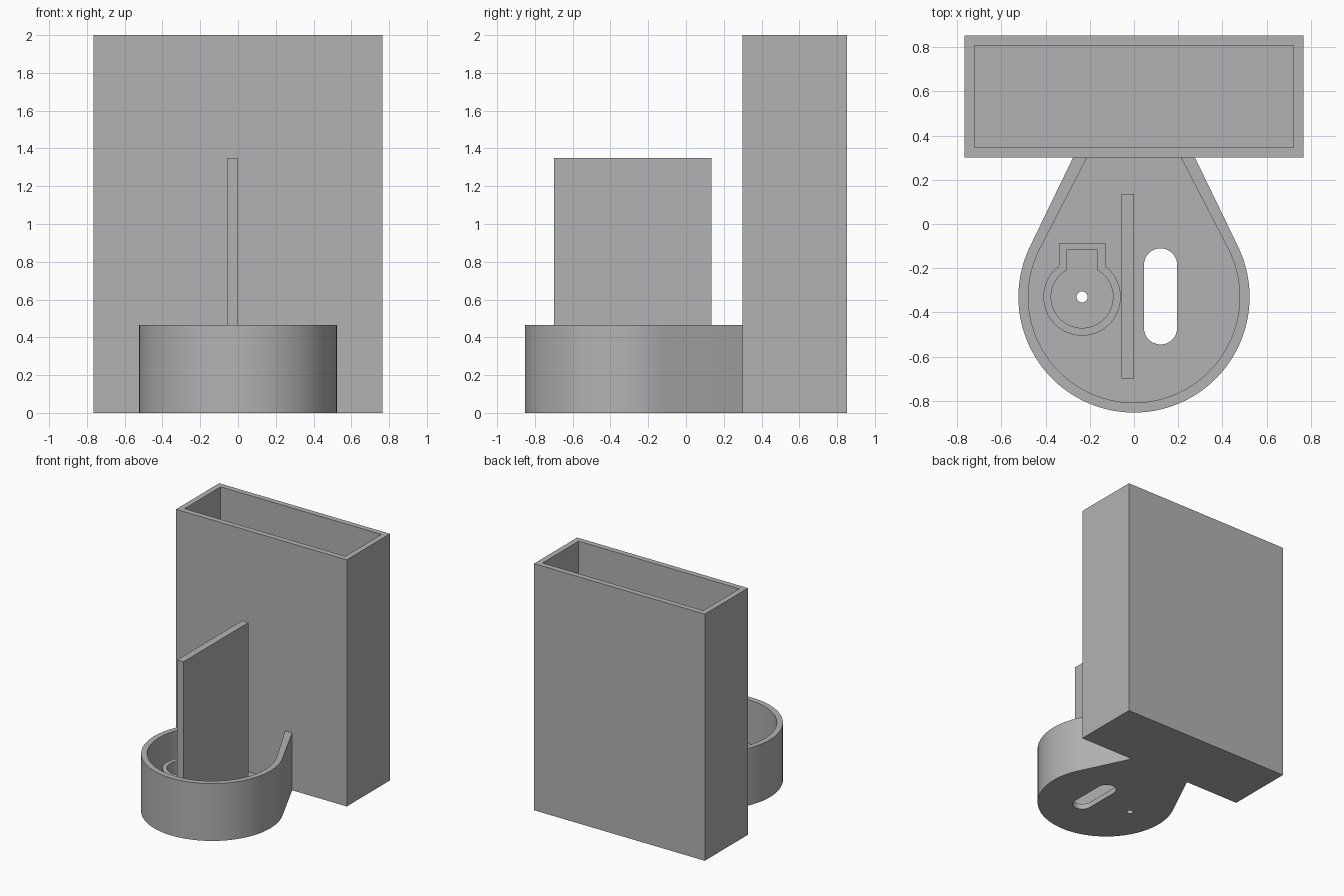
import bpy, bmesh
from math import pi, cos, sin, acos, atan2, hypot

cube = bpy.data.objects.get("Cube")
if cube:
    bpy.data.objects.remove(cube, do_unlink=True)

grey = bpy.data.materials.new("plain grey")
grey.use_nodes = True
grey.diffuse_color = (0.45, 0.45, 0.45, 1)
grey.node_tree.nodes["Principled BSDF"].inputs["Base Color"].default_value = grey.diffuse_color

WALL = 0.045          # wall and floor thickness
JOIN_Y = 0.30         # front of the tall case
BASIN_Y = -0.33       # centre of the round basin
BASIN_TOP = 0.465
HOLE_X = -0.235       # centre of the keyed ring


def arc(cx, cy, r, a0, a1, n=64):
    return [(cx + r * cos(a0 + (a1 - a0) * i / n), cy + r * sin(a0 + (a1 - a0) * i / n))
            for i in range(n + 1)]


def rect(x0, x1, y0, y1):
    return [(x0, y0), (x1, y0), (x1, y1), (x0, y1)]


def teardrop(r, half, end_y=JOIN_Y):
    """Round front with straight sides tangent to it, running back to the case."""
    dy = JOIN_Y - BASIN_Y
    a = atan2(dy, half) - acos(r / hypot(half, dy))
    pts = arc(0, BASIN_Y, r, pi - a, 2 * pi + a, 96) + [(half, JOIN_Y)]
    if end_y > JOIN_Y:
        pts += [(half, end_y), (-half, end_y)]
    return pts + [(-half, JOIN_Y)]


def keyhole(r, half, top):
    a = acos(half / r)
    return arc(HOLE_X, BASIN_Y, r, pi - a, 2 * pi + a) + [(HOLE_X + half, top), (HOLE_X - half, top)]


def prism(name, outline, z0, z1):
    bm = bmesh.new()
    face = bm.faces.new([bm.verts.new((x, y, z0)) for x, y in outline])
    top = bmesh.ops.extrude_face_region(bm, geom=[face])["geom"]
    bmesh.ops.translate(bm, vec=(0, 0, z1 - z0),
                        verts=[v for v in top if isinstance(v, bmesh.types.BMVert)])
    bmesh.ops.recalc_face_normals(bm, faces=bm.faces)
    mesh = bpy.data.meshes.new(name)
    bm.to_mesh(mesh)
    bm.free()
    mesh.materials.append(grey)
    ob = bpy.data.objects.new(name, mesh)
    bpy.context.collection.objects.link(ob)
    return ob


def finish(ob, *cuts):
    """Cut prisms (outline, z0, z1) out of the part and set its shading."""
    bpy.ops.object.select_all(action='DESELECT')
    bpy.context.view_layer.objects.active = ob
    ob.select_set(True)
    for cut in cuts:
        cutter = prism("cutter", *cut)
        cutter.hide_render = True
        mod = ob.modifiers.new("cut", 'BOOLEAN')
        mod.operation = 'DIFFERENCE'
        mod.solver = 'EXACT'
        mod.object = cutter
        bpy.ops.object.modifier_apply(modifier=mod.name)
        bpy.data.objects.remove(cutter, do_unlink=True)
    bpy.ops.object.shade_smooth_by_angle(angle=pi / 9)


# Tall open-topped case
finish(prism("tall_case", rect(-0.766, 0.766, JOIN_Y, 0.853), 0, 2),
       (rect(-0.766 + WALL, 0.766 - WALL, JOIN_Y + WALL, 0.853 - WALL), WALL, 2.1))

# Teardrop basin with a long slot and a small drain hole through its floor
slot = arc(0.12, -0.47, 0.075, pi, 2 * pi, 24) + arc(0.12, -0.185, 0.075, 0, pi, 24)
drain = arc(HOLE_X, BASIN_Y, 0.025, 0, 2 * pi, 32)[:-1]
finish(prism("basin", teardrop(0.523, 0.276), 0, BASIN_TOP),
       (teardrop(0.478, 0.213, JOIN_Y + 0.1), WALL, BASIN_TOP + 0.1),
       (slot, -0.1, 0.2),
       (drain, -0.1, 0.2))

# Keyed ring standing on the basin floor
finish(prism("keyed_ring", keyhole(0.175, 0.105, -0.085), WALL, 0.285),
       (keyhole(0.14, 0.07, -0.118), 0, 0.4))

# Thin upright divider
finish(prism("divider", rect(-0.057, 0, -0.70, 0.135), WALL, 1.35))
